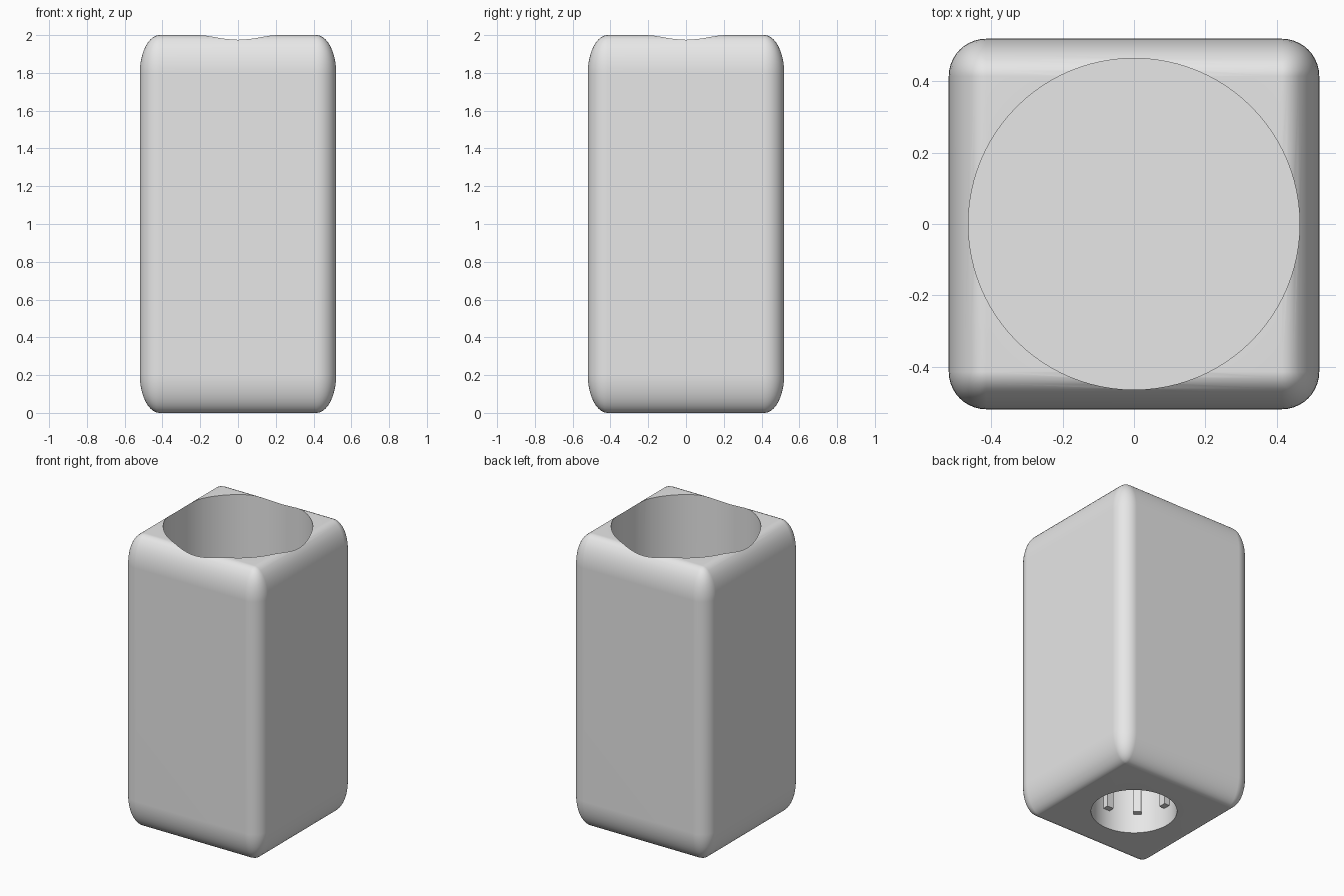
import bpy
import math

if "Cube" in bpy.data.objects:
    bpy.data.objects.remove(bpy.data.objects["Cube"], do_unlink=True)

WIDTH, HEIGHT = 1.04, 2.0
CUP_RADIUS, CUP_FLOOR = 0.465, 0.55
SOCKET_RADIUS, SOCKET_DEPTH = 0.267, 0.45
RIB_START, RIB_COUNT = 0.13, 8

grey = bpy.data.materials.new("plain grey")
grey.use_nodes = True
grey.diffuse_color = (0.8, 0.8, 0.8, 1)
grey.node_tree.nodes["Principled BSDF"].inputs["Base Color"].default_value = (0.8, 0.8, 0.8, 1)


def apply_modifier(obj, kind, **settings):
    mod = obj.modifiers.new(kind.lower(), kind)
    for key, value in settings.items():
        setattr(mod, key, value)
    bpy.context.view_layer.objects.active = obj
    bpy.ops.object.modifier_apply(modifier=mod.name)


def bore(obj, radius, bottom, top):
    """Cut a round vertical hole between two heights."""
    bpy.ops.mesh.primitive_cylinder_add(
        vertices=96, radius=radius, depth=top - bottom, location=(0, 0, (top + bottom) / 2))
    cutter = bpy.context.object
    cutter.hide_render = True
    apply_modifier(obj, "BOOLEAN", object=cutter, operation="DIFFERENCE", solver="EXACT")
    bpy.data.objects.remove(cutter, do_unlink=True)


# Rounded body: a bevelled cube stretched upwards, so its end curves are taller
bpy.ops.mesh.primitive_cube_add(size=WIDTH, location=(0, 0, HEIGHT / 2))
body = bpy.context.object
body.name = "holder_body"
apply_modifier(body, "BEVEL", width=0.105, segments=10)
body.scale.z = HEIGHT / WIDTH
bpy.ops.object.transform_apply(location=True, rotation=False, scale=True)

# Wide cup from above and narrow socket from below
bore(body, CUP_RADIUS, CUP_FLOOR, HEIGHT + 0.2)
bore(body, SOCKET_RADIUS, -0.2, SOCKET_DEPTH)
body.data.materials.clear()
body.data.materials.append(grey)
bpy.ops.object.select_all(action="DESELECT")
body.select_set(True)
bpy.context.view_layer.objects.active = body
bpy.ops.object.shade_smooth_by_angle(angle=math.radians(30))
weighted = body.modifiers.new("even_shading", "WEIGHTED_NORMAL")
weighted.keep_sharp = True

# Upright ribs around the socket wall
for i in range(RIB_COUNT):
    angle = i * math.tau / RIB_COUNT
    radius = SOCKET_RADIUS - 0.015
    bpy.ops.mesh.primitive_cube_add(
        size=1, rotation=(0, 0, angle),
        location=(radius * math.cos(angle), radius * math.sin(angle), (RIB_START + SOCKET_DEPTH) / 2))
    rib = bpy.context.object
    rib.name = f"socket_rib_{i + 1}"
    rib.scale = (0.05, 0.05, SOCKET_DEPTH - RIB_START)
    rib.data.materials.append(grey)
